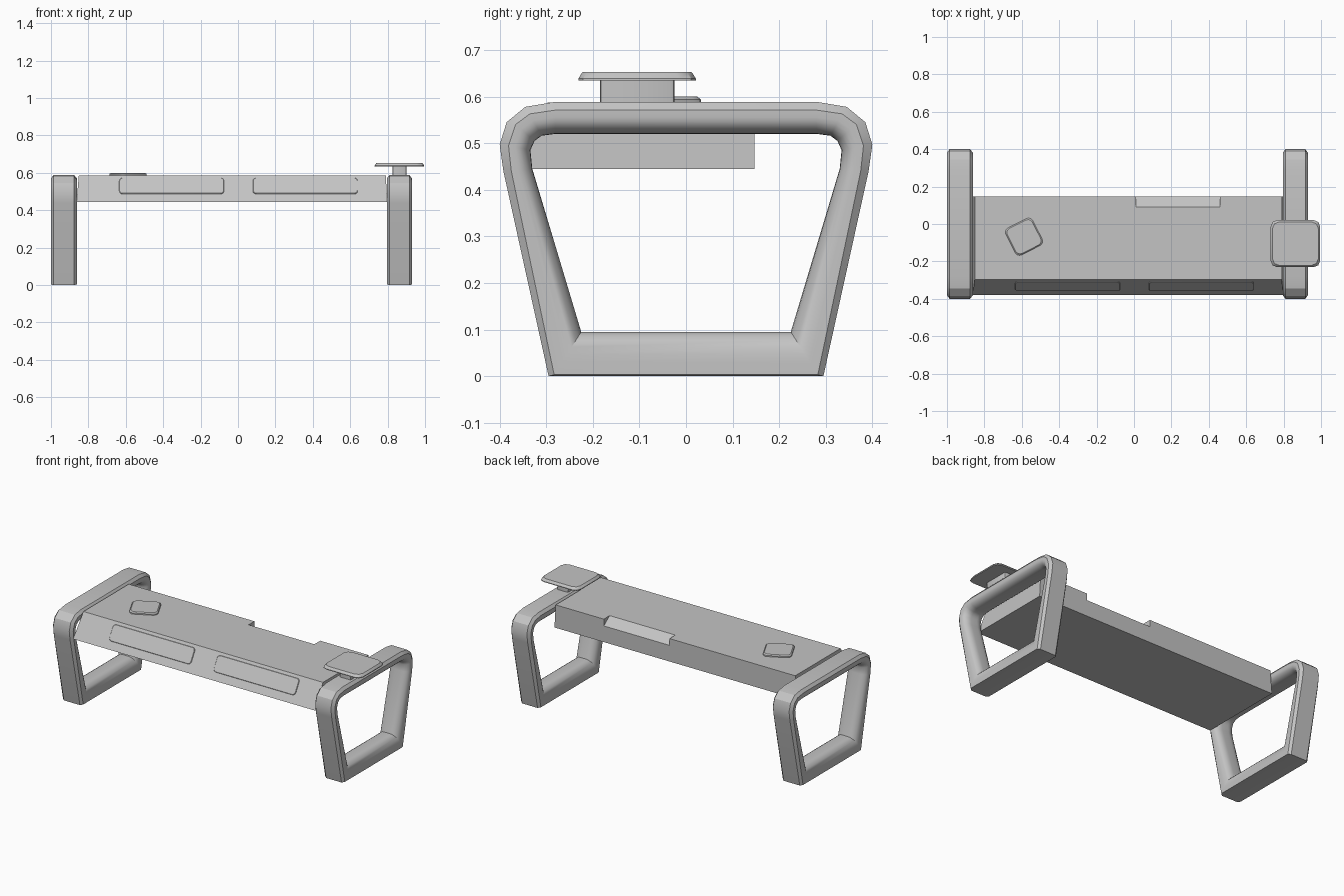
import bpy, bmesh, math
from mathutils import Matrix, Vector

if "Cube" in bpy.data.objects:
    bpy.data.objects.remove(bpy.data.objects["Cube"], do_unlink=True)

grey = bpy.data.materials.new("neutral_grey")
grey.use_nodes = True
COLOR = (0.55, 0.55, 0.55, 1)
grey.diffuse_color = COLOR
grey.node_tree.nodes["Principled BSDF"].inputs["Base Color"].default_value = COLOR


def finish(bm, name, angle=30):
    bmesh.ops.remove_doubles(bm, verts=bm.verts, dist=0.0001)
    bmesh.ops.recalc_face_normals(bm, faces=bm.faces)
    mesh = bpy.data.meshes.new(name)
    bm.to_mesh(mesh)
    bm.free()
    mesh.materials.append(grey)
    obj = bpy.data.objects.new(name, mesh)
    bpy.context.collection.objects.link(obj)
    bpy.ops.object.select_all(action='DESELECT')
    obj.select_set(True)
    bpy.context.view_layer.objects.active = obj
    bpy.ops.object.shade_smooth_by_angle(angle=math.radians(angle))
    return obj


def skin(rings, closed):
    """Bridge equal rings of points; either loop back or cap both ends."""
    bm = bmesh.new()
    loops = [[bm.verts.new(p) for p in ring] for ring in rings]
    n = len(loops[0])
    pairs = list(zip(loops, loops[1:]))
    if closed:
        pairs.append((loops[-1], loops[0]))
    else:
        bm.faces.new(loops[0])
        bm.faces.new(loops[-1])
    for a, b in pairs:
        for i in range(n):
            j = (i + 1) % n
            bm.faces.new((a[i], a[j], b[j], b[i]))
    return bm


def rounded_rect(w, h, r, steps):
    pts = []
    for k, (sx, sy) in enumerate(((1, 1), (-1, 1), (-1, -1), (1, -1))):
        for s in range(steps + 1):
            a = math.radians(90 * (k + s / steps))
            pts.append((sx * (w / 2 - r) + r * math.cos(a),
                        sy * (h / 2 - r) + r * math.sin(a)))
    return pts


def plate(name, w, h, r, steps, layers, matrix):
    """Rounded plate; layers are (height, inset) pairs."""
    rings = [[matrix @ Vector((x, y, z)) for x, y in
              rounded_rect(w - 2 * i, h - 2 * i, r, steps)] for z, i in layers]
    return finish(skin(rings, False), name)


# Leg loops: outer rim, chamfer line and inner opening, as half outlines
OUTER = [(0.295, 0), (0.392, 0.44), (0.4, 0.497), (0.385, 0.545), (0.345, 0.578), (0.285, 0.588)]
CHAMFER = [(0.283, 0.003), (0.375, 0.44), (0.381, 0.495), (0.366, 0.54), (0.335, 0.563), (0.28, 0.571)]
INNER = [(0.225, 0.095), (0.33, 0.445), (0.334, 0.485), (0.325, 0.505), (0.31, 0.516), (0.28, 0.52)]


def whole(half):
    return half + [(-y, z) for y, z in reversed(half)]


def leg(name, cx, hw):
    outer, mid, inner = map(whole, (OUTER, CHAMFER, INNER))

    def ring(a, b, t, x):
        return [(cx + x, p[0] + (q[0] - p[0]) * t, p[1] + (q[1] - p[1]) * t)
                for p, q in zip(a, b)]

    # the inside of the bar is rounded like half a tube
    arc = [(0.3 + 0.7 * math.sin(a), hw * (0.3 + 0.7 * math.cos(a)))
           for a in (math.radians(15 * k) for k in range(7))]
    rings = [ring(outer, mid, 0, hw - 0.014), ring(outer, mid, 1, hw)]
    rings += [ring(mid, inner, t, x) for t, x in arc]
    rings += [ring(mid, inner, t, -x) for t, x in reversed(arc)]
    rings += [ring(outer, mid, 1, -hw), ring(outer, mid, 0, 0.014 - hw)]
    finish(skin(rings, True), name)


leg("right_leg_frame", -0.931, 0.069)
leg("left_leg_frame", 0.863, 0.067)


# Shelf body with sloped front and a shallow scoop in the back edge
def section(x, back_top, lean=0):
    return [(x, -0.38, 0.445), (x + lean, -0.297, 0.587), (x + lean, 0.09, 0.587),
            (x + lean, 0.147, back_top), (x, 0.147, 0.445)]


FULL, LOW = 0.587, 0.545
body = skin([section(-0.863, FULL, 0.012), section(0.01, FULL), section(0.01, LOW),
             section(0.46, LOW), section(0.46, FULL), section(0.798, FULL, -0.008)], False)
finish(body, "shelf_body")

# Raised panels on the sloped front
slope = math.atan2(0.142, 0.083)
for name, x in (("right_front_panel", -0.355), ("left_front_panel", 0.36)):
    place = Matrix.Translation((x, -0.331, 0.529)) @ Matrix.Rotation(slope, 4, 'X')
    plate(name, 0.56, 0.098, 0.018, 4, [(-0.004, 0), (0.003, 0), (0.005, 0.002)], place)

# Turned pad on the shelf top
pad_place = Matrix.Translation((-0.588, -0.068, 0.585)) @ Matrix.Rotation(math.radians(27), 4, 'Z')
plate("top_pad", 0.162, 0.162, 0.026, 3, [(0, 0), (0.009, 0), (0.015, 0.006)], pad_place)

# Small tray on a stem above the left leg
tray_place = Matrix.Translation((0.863, -0.105, 0))
plate("tray_stem", 0.075, 0.16, 0.008, 2, [(0.575, 0), (0.64, 0)], tray_place)
plate("tray_plate", 0.265, 0.252, 0.035, 2,
      [(0.635, 0), (0.639, 0), (0.65, 0.007), (0.653, 0.01)], tray_place)
